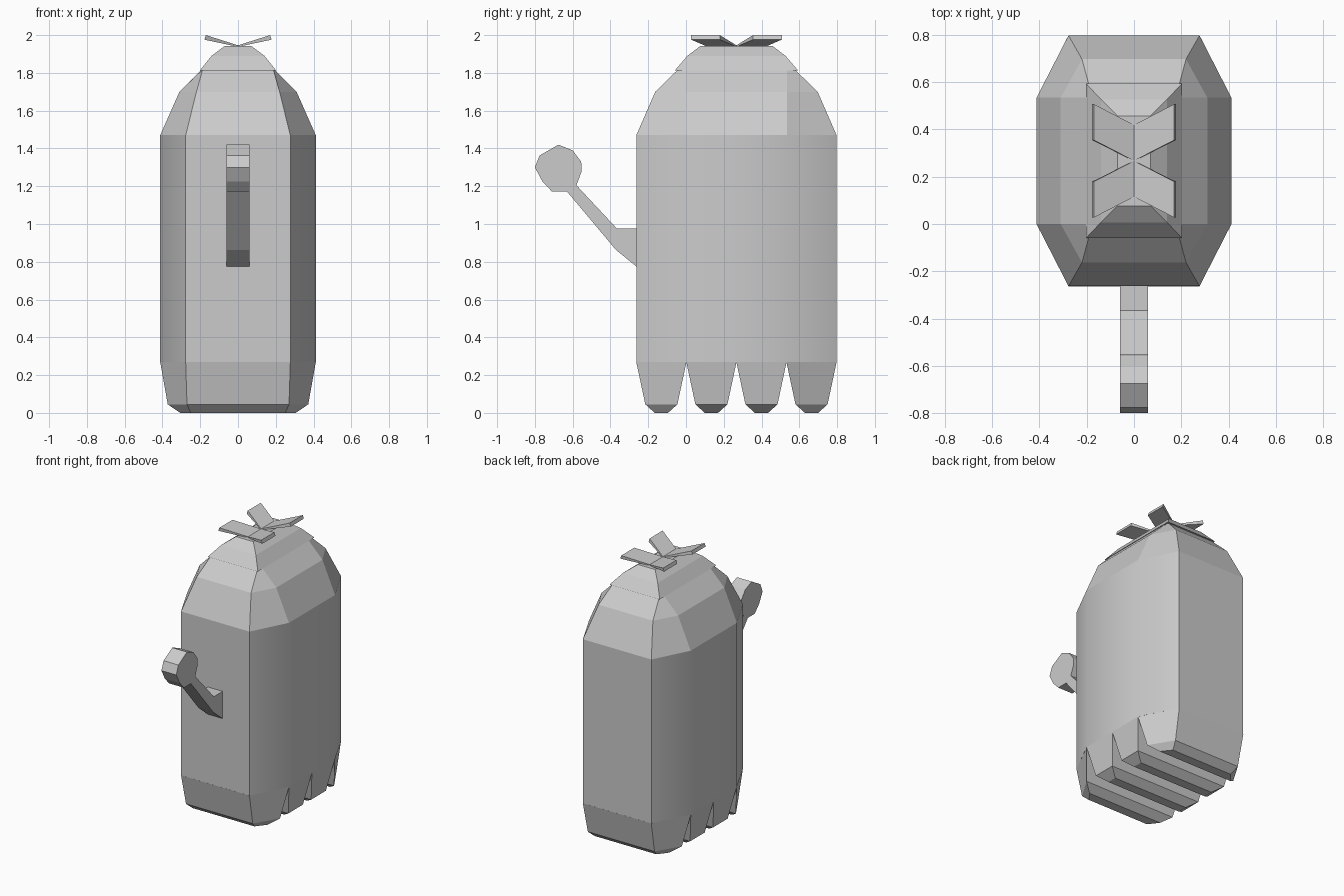
import bpy, bmesh

if "Cube" in bpy.data.objects:
    bpy.data.objects.remove(bpy.data.objects["Cube"])

YC = 0.267  # middle of the body in y


def make(name, bm):
    bmesh.ops.recalc_face_normals(bm, faces=bm.faces[:])
    me = bpy.data.meshes.new(name)
    bm.to_mesh(me)
    bm.free()
    ob = bpy.data.objects.new(name, me)
    bpy.context.collection.objects.link(ob)
    return ob


def loft(name, rings):
    """Skin matching rings of points and close both ends."""
    bm = bmesh.new()
    loops = [[bm.verts.new(p) for p in r] for r in rings]
    n = len(loops[0])
    for a, b in zip(loops, loops[1:]):
        for i in range(n):
            j = (i + 1) % n
            bm.faces.new((a[i], a[j], b[j], b[i]))
    bm.faces.new(loops[0])
    bm.faces.new(loops[-1])
    return make(name, bm)


def octagon(xf, xs, hy, hs, z):
    """xf: half width of front edge, xs: of sides; hy, hs: half depths."""
    q = [(xf, -hy), (xs, -hs), (xs, hs), (xf, hy)]
    pts = q + [(-x, y) for x, y in reversed(q)]
    return [(x, YC + y, z) for x, y in pts]


# Body with faceted dome
body = loft("body", [
    octagon(0.277, 0.412, 0.53, 0.267, 0.27),
    octagon(0.277, 0.412, 0.53, 0.267, 1.47),
    octagon(0.22, 0.31, 0.43, 0.267, 1.70),
    octagon(0.188, 0.195, 0.312, 0.267, 1.815),
])
for f in body.data.polygons:  # only the upright walls are smooth
    f.use_smooth = abs(f.normal.z) < 0.01
body.select_set(True)
for e in body.data.edges:
    a, b = (body.data.vertices[v].co for v in e.vertices)
    if abs(abs(a.x) - 0.277) < 0.002 and abs(abs(b.x) - 0.277) < 0.002:
        e.use_edge_sharp = True

# Four feet: (offset from foot centre, end half width, inner half width, z)
LEVELS = [(0.133, 0.277, 0.412, 0.27),
          (0.085, 0.27, 0.372, 0.045),
          (0.035, 0.25, 0.305, 0.0)]
for k in range(4):
    c = YC + (k - 1.5) * 0.265
    rings = []
    for d, xe, xi, z in LEVELS:
        x0 = xe if k == 0 else xi
        x1 = xe if k == 3 else xi
        rings.append([(-x0, c - d, z), (x0, c - d, z),
                      (x1, c + d, z), (-x1, c + d, z)])
    loft(f"foot_{k + 1}", rings)

# Bent handle with a round knob
PROFILE = [(-0.25, 0.765), (-0.37, 0.862), (-0.63, 1.172), (-0.71, 1.172),
           (-0.76, 1.225), (-0.80, 1.30), (-0.775, 1.363), (-0.675, 1.42),
           (-0.60, 1.39), (-0.555, 1.33), (-0.552, 1.28), (-0.58, 1.205),
           (-0.365, 0.975), (-0.25, 0.975)]
loft("handle", [[(x, y, z) for y, z in PROFILE] for x in (-0.06, 0.06)])

# Stepped cap
loft("cap", [[(sx * hx, YC + sy * hy, z)
              for sx, sy in ((-1, -1), (1, -1), (1, 1), (-1, 1))]
             for hx, hy, z in ((0.203, 0.327, 1.812), (0.14, 0.26, 1.89),
                               (0.07, 0.19, 1.943))])

# Four slanted leaves on top, meeting in the centre
for sx in (-1, 1):
    for sy in (-1, 1):
        def leaf(xt, z0, zt):
            return [(0, YC, z0), (sx * xt, YC + sy * 0.088, zt),
                    (sx * xt, YC + sy * 0.24, zt), (0, YC + sy * 0.152, z0)]
        side = "left" if sx < 0 else "right"
        end = "front" if sy < 0 else "back"
        loft(f"leaf_{end}_{side}", [leaf(0.178, 1.938, 1.976),
                                    leaf(0.17, 1.946, 2.0)])
